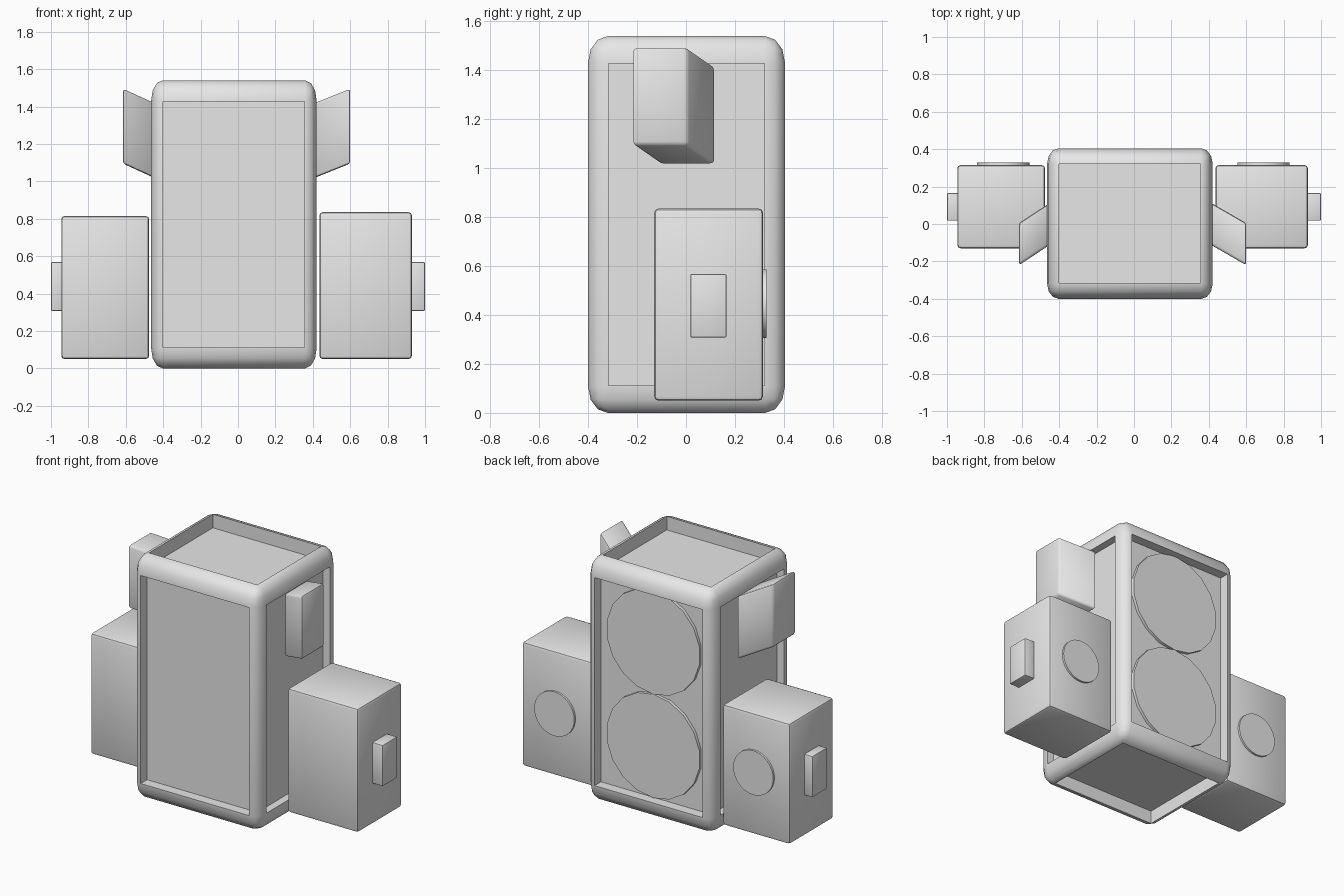
import bpy, bmesh, math
from mathutils import Vector, Matrix

old = bpy.data.objects.get("Cube")
if old:
    bpy.data.objects.remove(old, do_unlink=True)

grey = bpy.data.materials.new("light_grey")
grey.use_nodes = True
grey.diffuse_color = (0.8, 0.8, 0.8, 1)
grey.node_tree.nodes["Principled BSDF"].inputs["Base Color"].default_value = (0.8, 0.8, 0.8, 1)


def finish(bm, name, angle=40):
    bmesh.ops.recalc_face_normals(bm, faces=bm.faces)
    mesh = bpy.data.meshes.new(name)
    bm.to_mesh(mesh)
    bm.free()
    mesh.materials.append(grey)
    obj = bpy.data.objects.new(name, mesh)
    bpy.context.collection.objects.link(obj)
    bpy.ops.object.select_all(action='DESELECT')
    obj.select_set(True)
    bpy.context.view_layer.objects.active = obj
    bpy.ops.object.shade_smooth_by_angle(angle=math.radians(angle))
    return obj


def box_mesh(lo, hi):
    lo, hi = Vector(lo), Vector(hi)
    bm = bmesh.new()
    bmesh.ops.create_cube(bm, size=1)
    bmesh.ops.scale(bm, vec=hi - lo, verts=bm.verts)
    bmesh.ops.translate(bm, vec=(lo + hi) / 2, verts=bm.verts)
    return bm


def round_edges(bm, radius, segments=2):
    bmesh.ops.bevel(bm, geom=bm.edges[:], offset=radius, segments=segments,
                    profile=0.5, affect='EDGES')


def box(name, lo, hi, radius):
    bm = box_mesh(lo, hi)
    round_edges(bm, radius)
    return finish(bm, name)


def disc(name, x, y, z, radius, depth, sides):
    bm = bmesh.new()
    turn = Matrix.Translation((x, y, z)) @ Matrix.Rotation(math.pi / 2, 4, 'X')
    bmesh.ops.create_cone(bm, cap_ends=True, segments=sides, radius1=radius,
                          radius2=radius, depth=depth, matrix=turn)
    return finish(bm, name)


# Cabinet: rounded bars around six recessed panels, modelled in bar widths
bar = Vector((0.065, 0.085, 0.114))
size = Vector((0.885, 0.805, 1.54))
centre = Vector((-0.022, 0.002, 0.77))
half = Vector([size[i] / bar[i] / 2 for i in range(3)])
bm = box_mesh(-half, half)
round_edges(bm, 0.95, 3)
panels = sorted(bm.faces, key=lambda f: f.calc_area())[-6:]
bmesh.ops.inset_individual(bm, faces=panels, thickness=0.05, depth=0)
pushed = bmesh.ops.extrude_discrete_faces(bm, faces=panels)["faces"]
for face in pushed:
    bmesh.ops.translate(bm, vec=face.normal * -0.75, verts=face.verts)
bmesh.ops.scale(bm, vec=bar, verts=bm.verts)
bmesh.ops.translate(bm, vec=centre, verts=bm.verts)
finish(bm, "cabinet")

# Two large round plates in the back recess
for name, side in (("lower", -1), ("upper", 1)):
    disc(name + "_back_plate", centre.x, 0.345, 0.775 + side * 0.328, 0.328, 0.03, 18)

# Side pods, each with an end button and a small round back plate
for name, side, inner, outer, top in (("left", 1, 0.435, 0.93, 0.835),
                                      ("right", -1, 0.475, 0.945, 0.815)):
    xs = sorted((side * inner, side * outer))
    box(name + "_pod", (xs[0], -0.13, 0.05), (xs[1], 0.315, top), 0.018)
    xs = sorted((side * (outer - 0.02), side))
    box(name + "_button", (xs[0], 0.018, 0.308), (xs[1], 0.165, 0.568), 0.006)
    disc(name + "_pod_plate", side * (inner + outer) / 2 + 0.01, 0.318, 0.447, 0.14, 0.02, 32)

# Ears: boxes sheared forward and up towards their outer ends
for name, side, inner, outer in (("left", 1, 0.40, 0.60), ("right", -1, 0.44, 0.615)):
    xs = sorted((side * inner, side * outer))
    bm = box_mesh((xs[0], -0.105, 1.015), (xs[1], 0.12, 1.415))
    for v in bm.verts:
        if abs(v.co.x) > 0.5:
            v.co += Vector((0, -0.115, 0.08))
    round_edges(bm, 0.014)
    finish(bm, name + "_ear")
